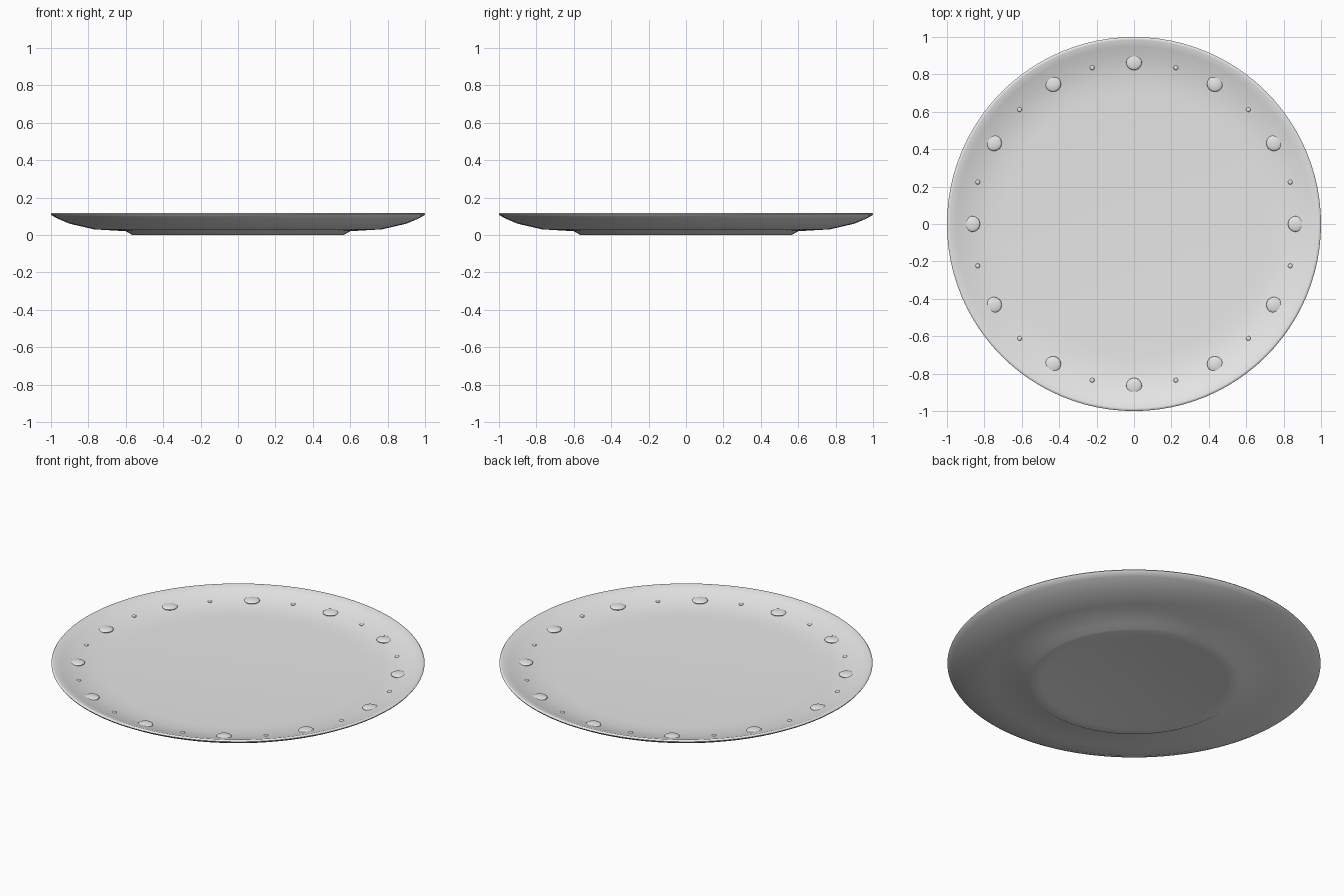
import bpy, bmesh, math

# Remove the default cube
cube = bpy.data.objects.get("Cube")
if cube:
    bpy.data.objects.remove(cube, do_unlink=True)

# Glazed ceramic colour
GREY = (0.8, 0.8, 0.8, 1.0)
glaze = bpy.data.materials.new("pale_grey_glaze")
glaze.use_nodes = True
glaze.diffuse_color = GREY
glaze.node_tree.nodes["Principled BSDF"].inputs["Base Color"].default_value = GREY


def add_object(name, bm, sharp_angle):
    bmesh.ops.recalc_face_normals(bm, faces=bm.faces)
    mesh = bpy.data.meshes.new(name)
    bm.to_mesh(mesh)
    bm.free()
    mesh.materials.append(glaze)
    obj = bpy.data.objects.new(name, mesh)
    bpy.context.collection.objects.link(obj)
    bpy.ops.object.select_all(action="DESELECT")
    obj.select_set(True)
    bpy.context.view_layer.objects.active = obj
    bpy.ops.object.shade_smooth_by_angle(angle=math.radians(sharp_angle))
    return obj


# Plate: one closed profile (radius, height) turned about z
underside = [(0, 0.015), (0.42, 0.015), (0.50, 0.0), (0.565, 0.0), (0.60, 0.02),
             (0.77, 0.03), (0.90, 0.06), (0.97, 0.09)]
rim = [(0.995, 0.104), (1.0, 0.112), (0.995, 0.118), (0.985, 0.118)]
inside = [(0.95, 0.105), (0.90, 0.088), (0.84, 0.073), (0.78, 0.064),
          (0.70, 0.06), (0, 0.06)]

bm = bmesh.new()
verts = [bm.verts.new((r, 0, z)) for r, z in underside + rim + inside]
edges = [bm.edges.new(pair) for pair in zip(verts, verts[1:])]
bmesh.ops.spin(bm, geom=verts + edges, cent=(0, 0, 0), axis=(0, 0, 1),
               angle=math.tau, steps=96, use_duplicate=False)
bmesh.ops.remove_doubles(bm, verts=bm.verts, dist=0.0001)
add_object("plate", bm, 60)


# Ring of flattened beads around the sloping border, large and small in turn
def bead(name, angle, radius, height, z):
    bm = bmesh.new()
    bmesh.ops.create_uvsphere(bm, u_segments=24, v_segments=12, radius=1)
    bmesh.ops.scale(bm, vec=(radius, radius, height), verts=bm.verts)
    obj = add_object(name, bm, 60)
    obj.location = (0.865 * math.cos(angle), 0.865 * math.sin(angle), z)
    obj.rotation_euler.z = angle


for i in range(12):
    turn = math.radians(30 * i)
    bead(f"large_bead_{i + 1}", turn, 0.042, 0.011, 0.08)
    bead(f"small_bead_{i + 1}", turn + math.radians(15), 0.012, 0.006, 0.08)
